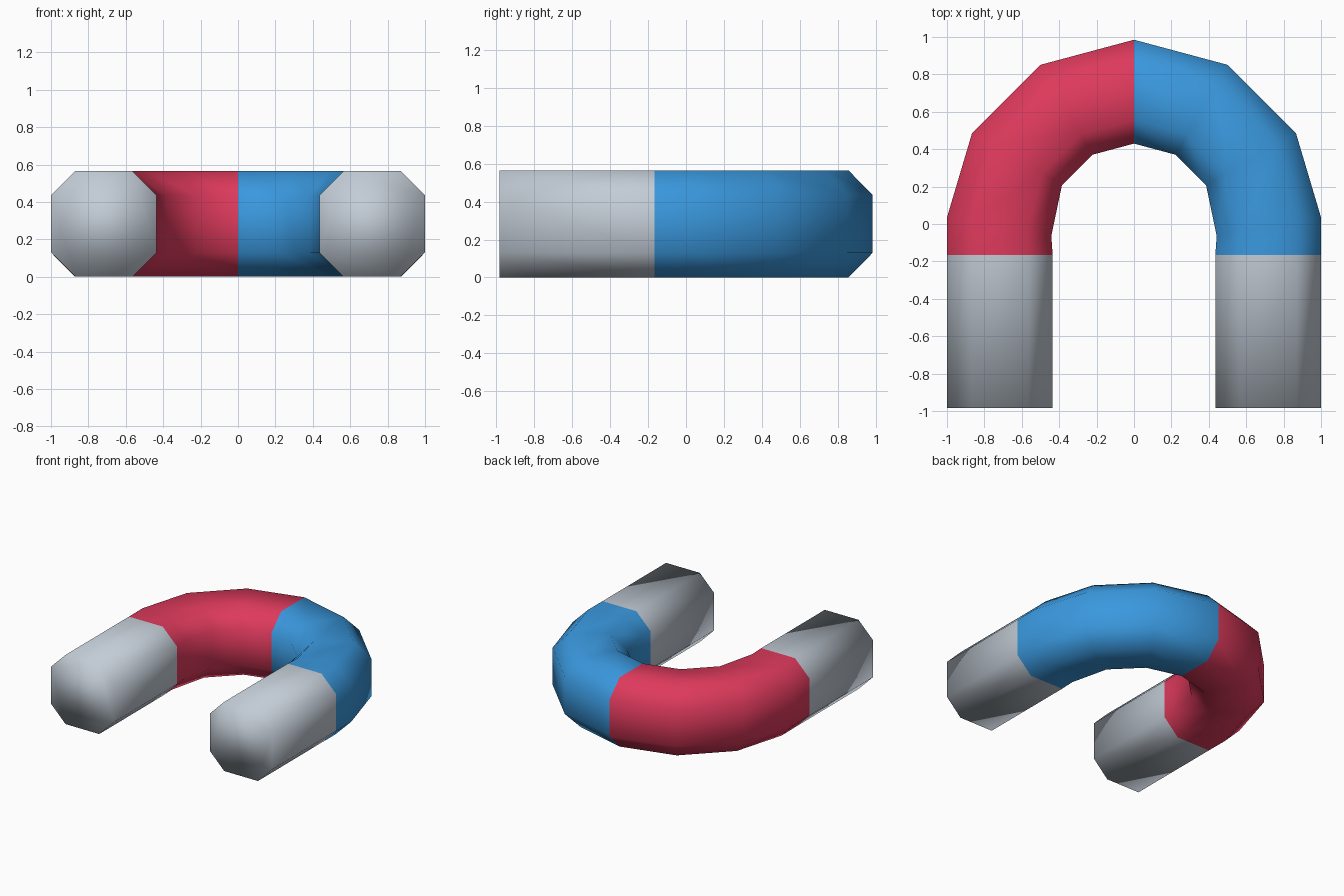
import bpy
import bmesh
from math import sin, cos, radians

if "Cube" in bpy.data.objects:
    bpy.data.objects.remove(bpy.data.objects["Cube"], do_unlink=True)

HEIGHT, CHAMFER = 0.565, 0.13
OUTER, INNER, ARC_Y = 1.0, 0.445, -0.015
JOINT_Y, TIP_Y = -0.165, -0.985


def make_material(name, color):
    mat = bpy.data.materials.new(name)
    mat.use_nodes = True
    mat.diffuse_color = color
    mat.node_tree.nodes["Principled BSDF"].inputs["Base Color"].default_value = color
    return mat


# Half path: inner and outer edge points of each cross-section, crown to tip
half = [((INNER * sin(a), ARC_Y + INNER * cos(a)), (OUTER * sin(a), ARC_Y + OUTER * cos(a)))
        for a in map(radians, (0, 30, 60))]
half.append(((0.442, -0.063), (OUTER, 0.035)))
half += [((0.435, y), (OUTER, y)) for y in (JOINT_Y, TIP_Y)]

# Whole path from the right tip round to the left tip
mirrored = [((-i[0], i[1]), (-o[0], o[1])) for i, o in reversed(half[1:])]
path = mirrored + half

# Chamfered octagon section: (fraction from inner to outer edge, height)
c = CHAMFER / HEIGHT
section = [(c, 0), (1 - c, 0), (1, CHAMFER), (1, HEIGHT - CHAMFER),
           (1 - c, HEIGHT), (c, HEIGHT), (0, HEIGHT - CHAMFER), (0, CHAMFER)]

# Sweep the section along the path and close both tips
bm = bmesh.new()
rings = []
for inner, outer in path:
    rings.append([bm.verts.new((inner[0] + (outer[0] - inner[0]) * u,
                                inner[1] + (outer[1] - inner[1]) * u, z))
                  for u, z in section])
for a, b in zip(rings, rings[1:]):
    for i in range(len(section)):
        j = (i + 1) % len(section)
        bm.faces.new((a[i], a[j], b[j], b[i]))
bm.faces.new(rings[0])
bm.faces.new(rings[-1])
bmesh.ops.recalc_face_normals(bm, faces=bm.faces)

# Grey tips, red right half, blue left half
for face in bm.faces:
    face.smooth = True
    center = face.calc_center_median()
    if center.y < JOINT_Y - 0.01:
        face.material_index = 2
    else:
        face.material_index = 0 if center.x < 0 else 1

mesh = bpy.data.meshes.new("horseshoe_magnet")
bm.to_mesh(mesh)
bm.free()
for name, color in (("red", (0.73, 0.042, 0.107, 1)),
                    ("blue", (0.042, 0.314, 0.73, 1)),
                    ("pale grey", (0.54, 0.6, 0.67, 1))):
    mesh.materials.append(make_material(name, color))
magnet = bpy.data.objects.new("horseshoe_magnet", mesh)
bpy.context.collection.objects.link(magnet)
